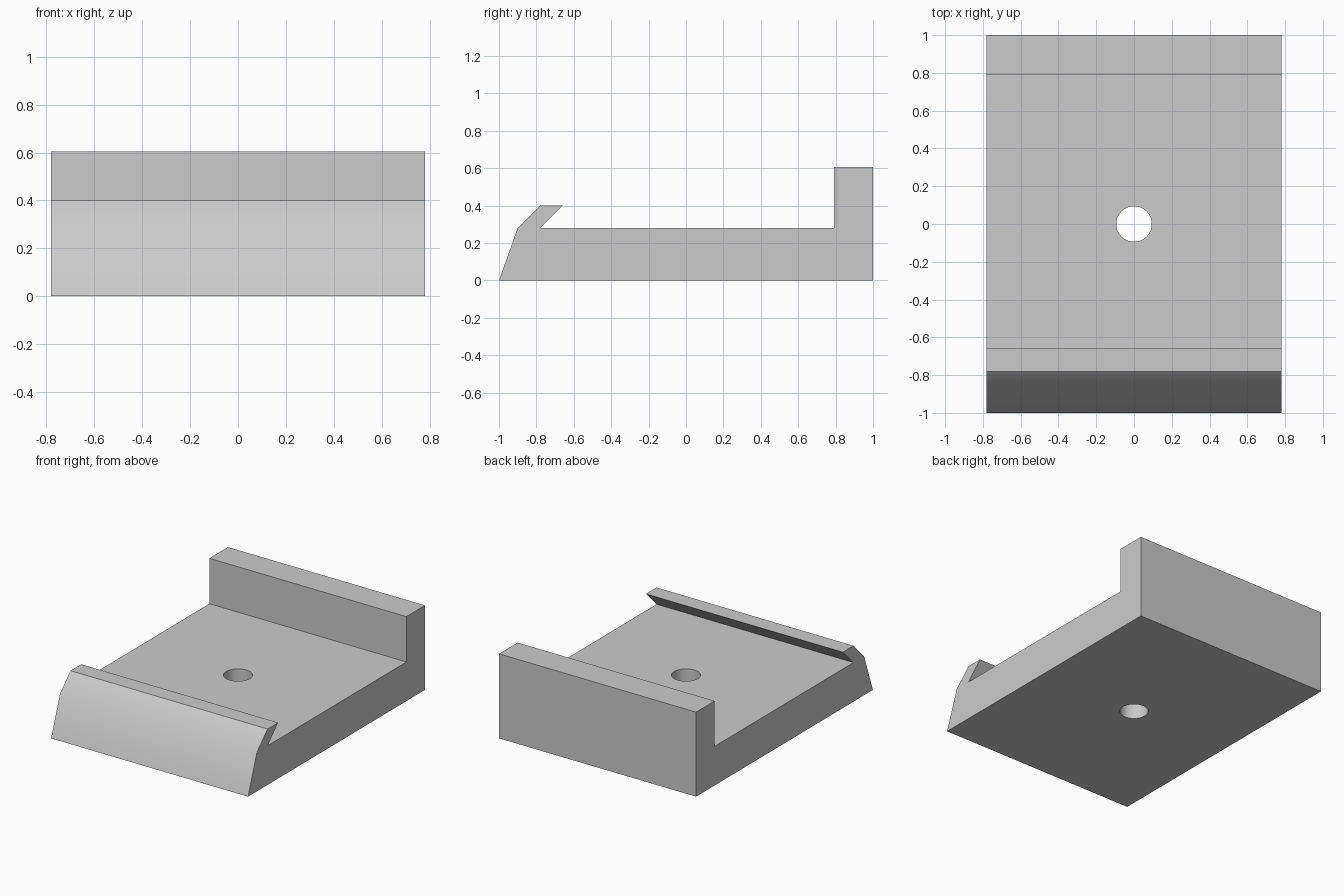
import bpy, bmesh, math

cube = bpy.data.objects.get("Cube")
if cube:
    bpy.data.objects.remove(cube, do_unlink=True)

HALF_WIDTH = 0.78
HOLE_RADIUS = 0.094

# Plain grey material
grey = bpy.data.materials.new("plain_grey")
grey.use_nodes = True
colour = (0.6, 0.6, 0.6, 1)
grey.diffuse_color = colour
grey.node_tree.nodes["Principled BSDF"].inputs["Base Color"].default_value = colour

# Side profile (y, z): base plate, rear wall, hooked front lip
profile = [(-1, 0), (1, 0), (1, 0.605), (0.79, 0.605), (0.79, 0.28),
           (-0.78, 0.28), (-0.66, 0.4), (-0.78, 0.4), (-0.9, 0.28)]

bm = bmesh.new()
face = bm.faces.new([bm.verts.new((-HALF_WIDTH, y, z)) for y, z in profile])
side = bmesh.ops.extrude_face_region(bm, geom=[face])["geom"]
bmesh.ops.translate(bm, vec=(2 * HALF_WIDTH, 0, 0),
                    verts=[v for v in side if isinstance(v, bmesh.types.BMVert)])
bmesh.ops.recalc_face_normals(bm, faces=bm.faces)
mesh = bpy.data.meshes.new("clip_bracket")
bm.to_mesh(mesh)
bm.free()
bracket = bpy.data.objects.new("clip_bracket", mesh)
bpy.context.collection.objects.link(bracket)
mesh.materials.append(grey)

# Round screw hole through the base plate
bpy.ops.mesh.primitive_cylinder_add(vertices=48, radius=HOLE_RADIUS, depth=1)
cutter = bpy.context.object
cutter.name = "hole_cutter"
cutter.hide_render = True
cutter.data.materials.append(grey)
hole = bracket.modifiers.new("screw_hole", "BOOLEAN")
hole.operation = "DIFFERENCE"
hole.solver = "EXACT"
hole.object = cutter

# Apply the hole, drop the cutter, and smooth the shallow edges only
bpy.ops.object.select_all(action="DESELECT")
bracket.select_set(True)
bpy.context.view_layer.objects.active = bracket
bpy.ops.object.modifier_apply(modifier=hole.name)
bpy.data.objects.remove(cutter, do_unlink=True)
bpy.ops.object.shade_smooth_by_angle(angle=math.radians(30))
